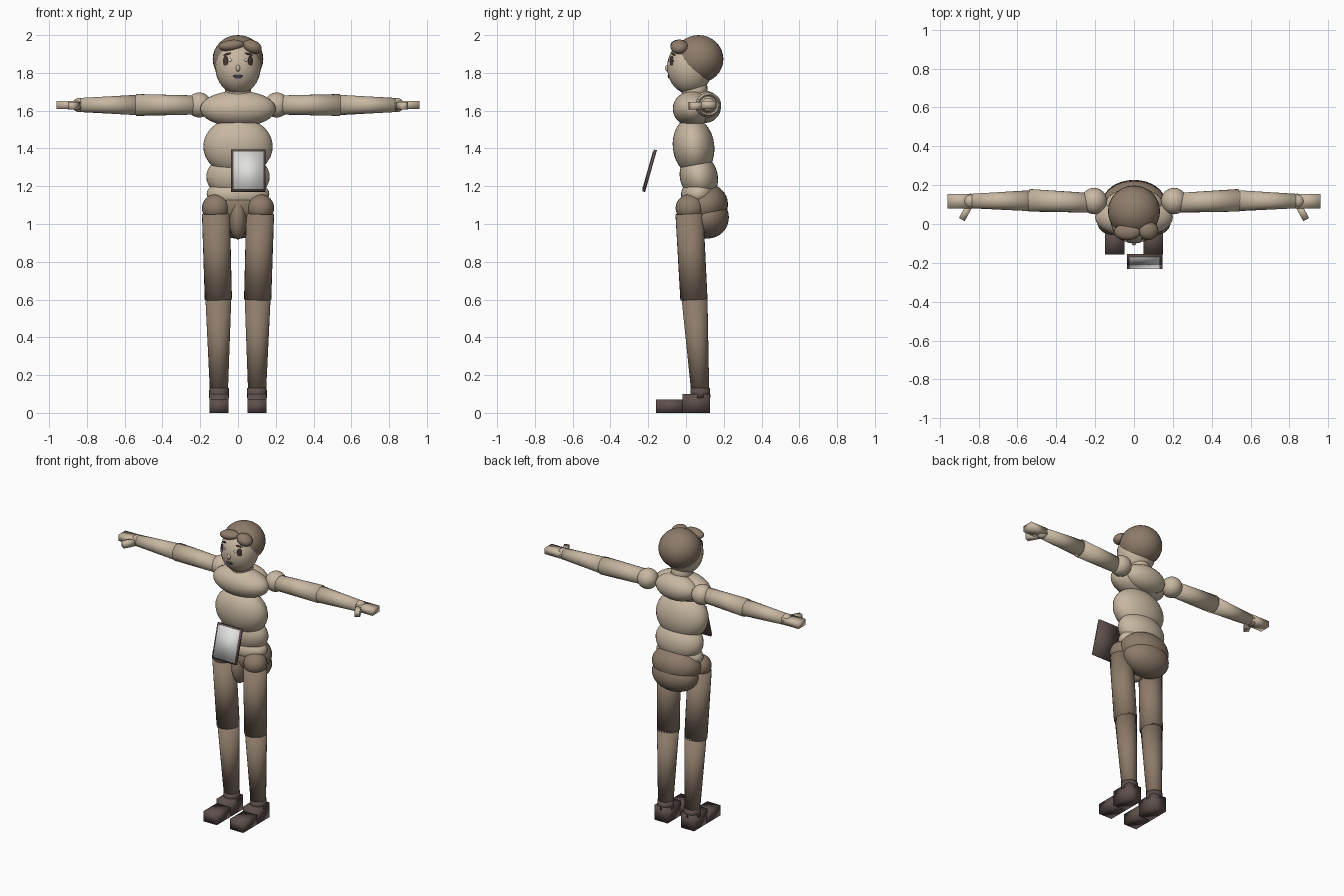
import bpy, bmesh, math
from mathutils import Matrix, Vector, Euler

if "Cube" in bpy.data.objects:
    bpy.data.objects.remove(bpy.data.objects["Cube"])


def material(name, rgb):
    m = bpy.data.materials.new(name)
    m.diffuse_color = (*rgb, 1)
    m.use_nodes = True
    m.node_tree.nodes["Principled BSDF"].inputs["Base Color"].default_value = m.diffuse_color
    return m


SKIN = material("skin", (0.58, 0.48, 0.36))
CLOTH = material("brown_cloth", (0.27, 0.20, 0.145))
SHOE = material("dark_leather", (0.11, 0.078, 0.072))
EYE = material("eye_brown", (0.07, 0.04, 0.035))
LIP = material("lip_slate", (0.09, 0.08, 0.12))
SCREEN = material("screen_white", (0.75, 0.75, 0.74))


def finish(bm, name, mat):
    mesh = bpy.data.meshes.new(name)
    bmesh.ops.recalc_face_normals(bm, faces=bm.faces)
    bm.to_mesh(mesh)
    bm.free()
    mesh.materials.append(mat)
    for p in mesh.polygons:
        p.use_smooth = True
    ob = bpy.data.objects.new(name, mesh)
    bpy.context.collection.objects.link(ob)
    return ob


def place(center, size, rot):
    return Matrix.LocRotScale(Vector(center), Euler(rot), Vector(size))


def ball(name, center, radii, mat, rot=(0, 0, 0), segs=32):
    bm = bmesh.new()
    bmesh.ops.create_uvsphere(bm, u_segments=segs, v_segments=segs // 2,
                              radius=1, matrix=place(center, radii, rot))
    return finish(bm, name, mat)


def box(name, center, size, mat, rot=(0, 0, 0)):
    bm = bmesh.new()
    bmesh.ops.create_cube(bm, size=1, matrix=place(center, size, rot))
    return finish(bm, name, mat)


def limb(name, a, b, ra, rb, mat):
    a, b = Vector(a), Vector(b)
    d = b - a
    bm = bmesh.new()
    m = Matrix.Translation((a + b) / 2) @ d.to_track_quat('Z', 'Y').to_matrix().to_4x4()
    bmesh.ops.create_cone(bm, cap_ends=True, segments=24, radius1=ra,
                          radius2=rb, depth=d.length, matrix=m)
    return finish(bm, name, mat)


# Torso: stacked rounded masses
ball("chest", (0, 0.035, 1.61), (0.2, 0.105, 0.095), SKIN)
ball("upper_back", (0, 0.1, 1.62), (0.15, 0.085, 0.085), SKIN)
ball("ribcage", (0, 0.04, 1.41), (0.184, 0.11, 0.155), SKIN, (0.12, 0, 0))
ball("abdomen", (0, 0.068, 1.25), (0.168, 0.1, 0.125), SKIN, (0.25, 0, 0))
ball("waist", (0, 0.065, 1.16), (0.166, 0.092, 0.08), SKIN, (0.25, 0, 0))

# Pelvis
ball("pelvis", (0, 0.098, 1.1), (0.168, 0.125, 0.115), CLOTH, (0.25, 0, 0))
ball("seat_of_trousers", (0, 0.115, 1.035), (0.16, 0.112, 0.112), CLOTH)
ball("crotch", (0, 0.03, 1.03), (0.048, 0.075, 0.112), CLOTH)

# Neck and head
limb("neck", (0, 0.045, 1.64), (0, 0.045, 1.78), 0.072, 0.065, SKIN)
HEAD_C, HEAD_R = Vector((0, 0.02, 1.83)), Vector((0.12, 0.12, 0.142))
ball("head", HEAD_C, HEAD_R, SKIN)
ball("hair", (0, 0.066, 1.873), (0.134, 0.132, 0.127), CLOTH)
ball("fringe_left", (-0.035, -0.04, 1.945), (0.068, 0.043, 0.03), CLOTH, (0, -0.12, 0))
ball("fringe_right", (0.075, -0.035, 1.938), (0.052, 0.047, 0.036), CLOTH, (0, 0.35, 0))


def face_y(x, z):
    q = 1 - (x / HEAD_R.x) ** 2 - ((z - HEAD_C.z) / HEAD_R.z) ** 2
    return HEAD_C.y - HEAD_R.y * math.sqrt(q)


def feature(name, x, z, w, h, mat, tilt=0):
    yaw = math.asin(x / HEAD_R.x)
    ball(name, (x, face_y(x, z), z), (w, 0.004, h), mat, (0, tilt, yaw), 16)


# Facial features
ball("nose", (0, -0.098, 1.825), (0.012, 0.012, 0.018), SKIN, segs=16)
feature("upper_lip", 0, 1.783, 0.027, 0.006, LIP)
feature("lower_lip", 0, 1.775, 0.018, 0.006, LIP)

for s, side in ((-1, "left"), (1, "right")):
    feature("eye_" + side, s * 0.066, 1.862, 0.016, 0.029, EYE)
    feature("eye_white_" + side, s * 0.042, 1.868, 0.011, 0.007, SCREEN)
    feature("eyebrow_" + side, s * 0.057, 1.9, 0.025, 0.006, EYE, s * 0.25)

    # Arm held straight out
    y, z = 0.118, 1.63
    ball("shoulder_" + side, (s * 0.205, y, z), (0.066, 0.068, 0.066), SKIN)
    limb("upper_arm_" + side, (s * 0.2, 0.108, z), (s * 0.54, 0.122, z), 0.05, 0.058, SKIN)
    ball("elbow_" + side, (s * 0.53, 0.12, z), (0.055,) * 3, SKIN)
    limb("forearm_" + side, (s * 0.53, 0.12, z), (s * 0.84, y, z), 0.054, 0.037, SKIN)
    ball("wrist_" + side, (s * 0.84, y, z), (0.038,) * 3, SKIN)
    box("hand_" + side, (s * 0.895, y, z), (0.13, 0.074, 0.042), SKIN)
    box("thumb_" + side, (s * 0.866, 0.06, 1.625), (0.034, 0.085, 0.04), SKIN,
        (0, 0, s * 0.5))

    # Leg
    ball("hip_" + side, (s * 0.118, 0.02, 1.085), (0.073, 0.075, 0.072), CLOTH)
    limb("thigh_" + side, (s * 0.117, 0.018, 1.055), (s * 0.104, 0.042, 0.6), 0.074, 0.072, CLOTH)
    ball("knee_" + side, (s * 0.104, 0.044, 0.61), (0.066,) * 3, CLOTH)
    limb("shin_" + side, (s * 0.104, 0.045, 0.61), (s * 0.101, 0.075, 0.115), 0.069, 0.048, CLOTH)

    # Shoe
    limb("ankle_cuff_" + side, (s * 0.1, 0.076, 0.08), (s * 0.1, 0.075, 0.132), 0.053, 0.052, SHOE)
    box("heel_" + side, (s * 0.1, 0.055, 0.05), (0.1, 0.146, 0.1), SHOE)
    box("toe_" + side, (s * 0.1, -0.083, 0.035), (0.1, 0.15, 0.07), SHOE)

# Tablet floating before the body, leaning back
TILT = (-0.275, 0, 0)
TC = Vector((0.055, -0.193, 1.282))
box("tablet_case", TC, (0.182, 0.016, 0.23), SHOE, TILT)
box("tablet_screen", TC + Euler(TILT).to_matrix() @ Vector((0, -0.008, 0)),
    (0.16, 0.006, 0.208), SCREEN, TILT)
